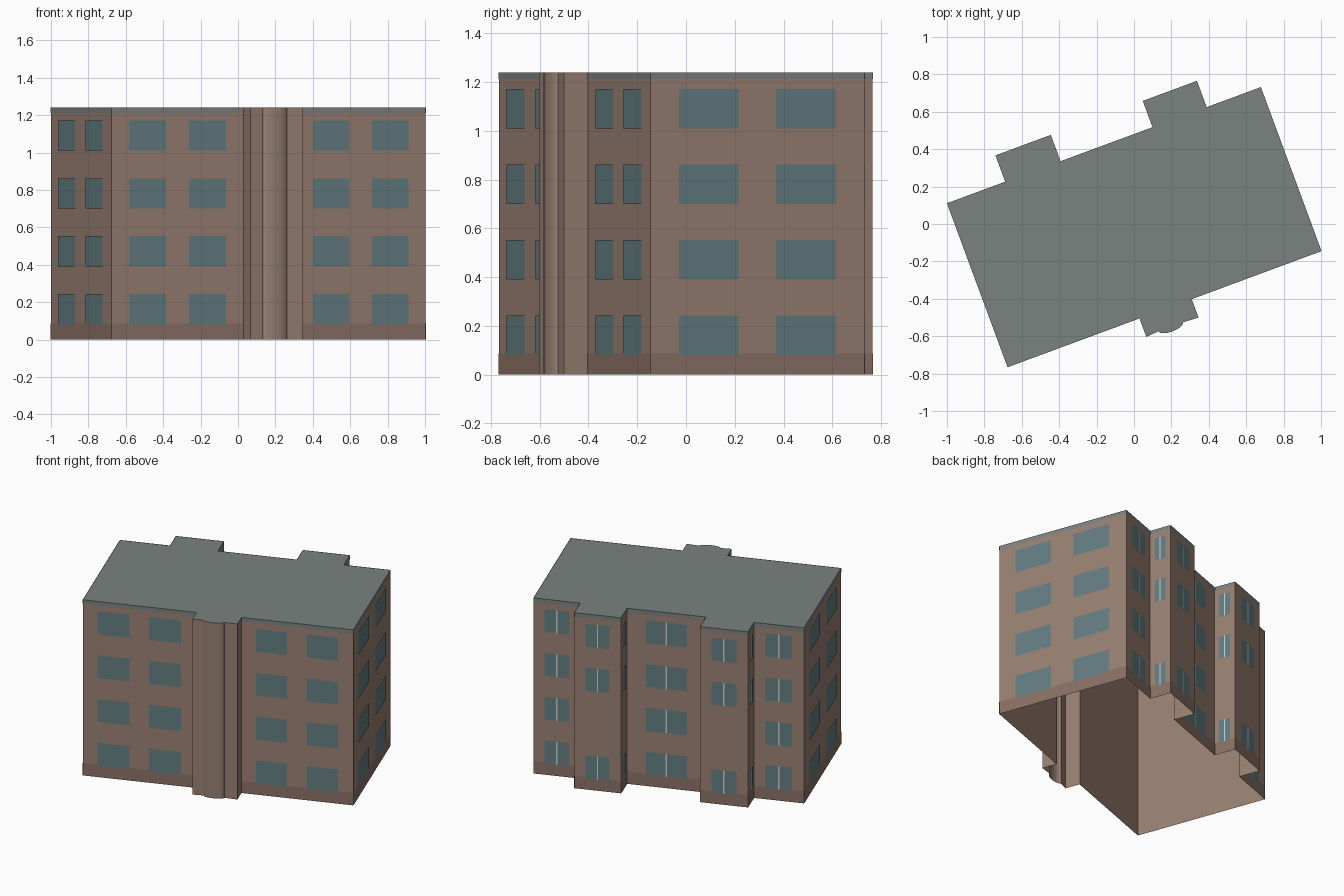
import bpy, bmesh
from math import radians, sin, cos, pi
from mathutils import Matrix, Vector

if "Cube" in bpy.data.objects:
    bpy.data.objects.remove(bpy.data.objects["Cube"])

H = 1.24
W, D, BAY, REAR = 1.79, 0.935, -0.105, 1.085
PLACE = Matrix.Translation((-0.676, -0.766, 0)) @ Matrix.Rotation(radians(20.3), 4, 'Z')
ROWS = [(0.08, 0.243), (0.39, 0.553), (0.70, 0.862), (1.01, 1.172)]
UPPER = [ROWS[0], ROWS[2], ROWS[3]]          # rear projections skip one storey
PAIR = [(0.13, 0.41), (0.585, 0.865)]
SINGLE = [(0.24, 0.76)]


def material(name, rgb):
    m = bpy.data.materials.new(name)
    m.diffuse_color = (*rgb, 1)
    m.use_nodes = True
    m.node_tree.nodes["Principled BSDF"].inputs["Base Color"].default_value = m.diffuse_color
    return m


brick = material("brick", (0.314, 0.214, 0.168))
base = material("base_brick", (0.255, 0.165, 0.132))
slate = material("slate", (0.195, 0.223, 0.212))
glass = material("glass", (0.125, 0.205, 0.220))
pale = material("pale_frame", (0.60, 0.62, 0.60))


def make(name, faces, mat):
    bm = bmesh.new()
    for f in faces:
        bm.faces.new([bm.verts.new(PLACE @ Vector(p)) for p in f])
    bmesh.ops.remove_doubles(bm, verts=bm.verts, dist=1e-5)
    me = bpy.data.meshes.new(name)
    bm.to_mesh(me)
    bm.free()
    me.materials.append(mat)
    ob = bpy.data.objects.new(name, me)
    bpy.context.collection.objects.link(ob)
    return ob


def panel(a, b, f0, f1, z0, z1, off=0.0):
    """Upright rectangle on wall a-b between two length fractions, pushed outward."""
    a, b = Vector(a), Vector(b)
    d = (b - a).normalized()
    n = Vector((d.y, -d.x)) * off
    p, q = a.lerp(b, f0) + n, a.lerp(b, f1) + n
    return [(*p, z0), (*q, z0), (*q, z1), (*p, z1)]


# Outline, anticlockwise from the front left corner: (point, style of the wall that follows)
arc = [((0.893 - 0.07 * cos(pi * i / 8), BAY + 0.005 - 0.026 * sin(pi * i / 8)), 'bay')
       for i in range(9)]
outline = [((0, 0), 'pair'), ((0.752, 0), 'bay'), ((0.752, BAY), 'bay')] + arc + [
    ((1.05, BAY), 'bay'), ((1.05, 0), 'pair'), ((W, 0), 'pair'), ((W, D), 'single')]
for u0, u1 in ((1.172, 1.481), (0.332, 0.648)):
    outline += [((u1, D), 'rear'), ((u1, REAR), 'rear'), ((u0, REAR), 'rear'), ((u0, D), 'single')]
outline.append(((0, D), 'pair'))

# Collect walls, trims and windows wall by wall
walls, plinth, trim, windows, mullions = [], [], [], [], []
for i, (a, style) in enumerate(outline):
    b = outline[(i + 1) % len(outline)][0]
    walls.append(panel(a, b, 0, 1, 0, H))
    if style == 'bay':
        continue
    plinth.append(panel(a, b, 0, 1, 0, 0.087, 0.002))
    trim.append(panel(a, b, 0, 1, 1.212, H, 0.002))
    for z0, z1 in (UPPER if style == 'rear' else ROWS):
        for f0, f1 in (PAIR if style == 'pair' else SINGLE):
            windows.append(panel(a, b, f0, f1, z0, z1, 0.004))
        if style != 'pair':
            half = 0.004 / (Vector(b) - Vector(a)).length
            mullions.append(panel(a, b, 0.5 - half, 0.5 + half, z0, z1, 0.006))

make("walls", walls, brick)
make("roof", [[(*p, H) for p, _ in outline]], slate)
make("plinth", plinth, base)
make("roof_trim", trim, slate)
make("windows", windows, glass)
make("window_mullions", mullions, pale)
